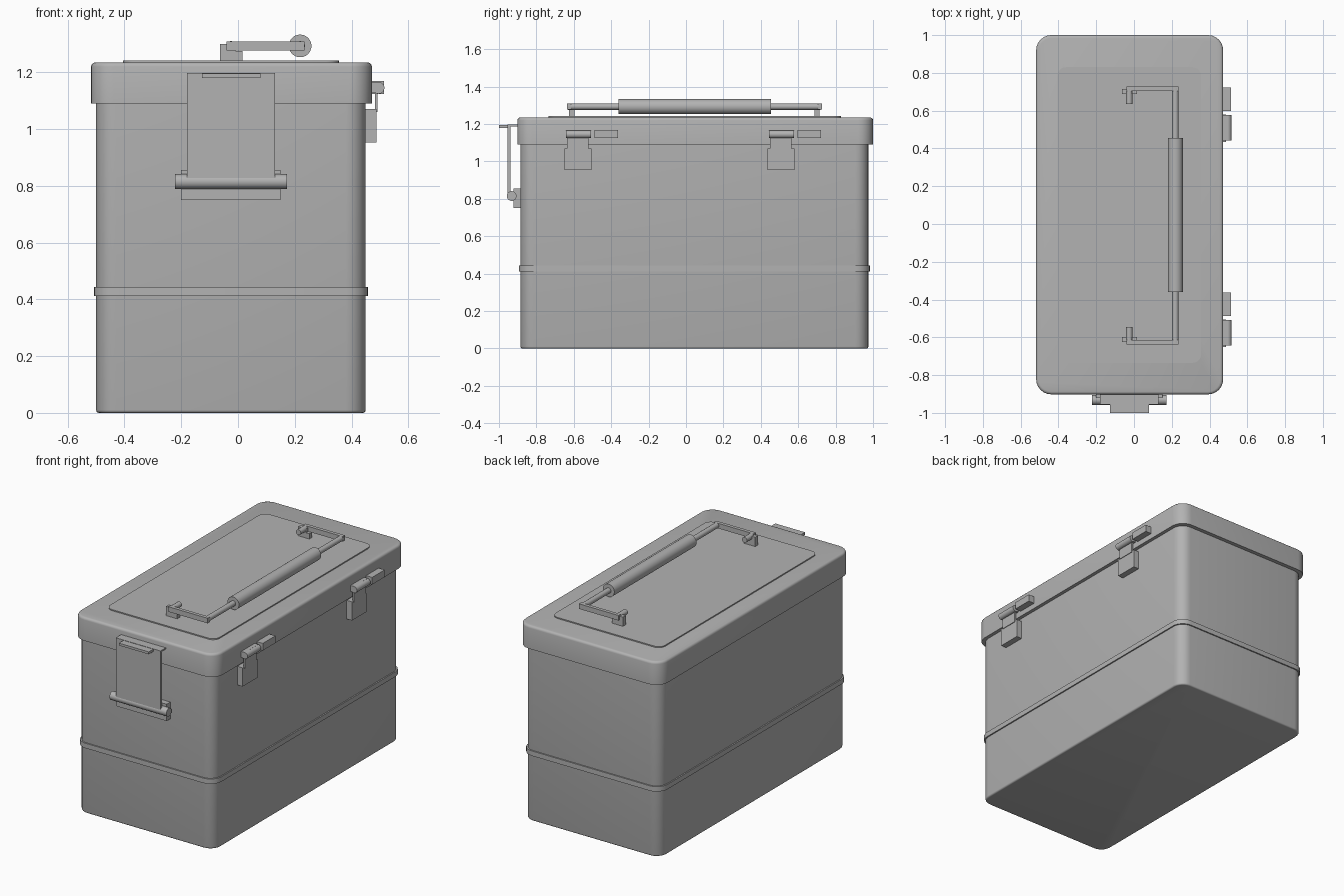
import bpy, bmesh, math
from mathutils import Vector, Matrix

if "Cube" in bpy.data.objects:
    bpy.data.objects.remove(bpy.data.objects["Cube"])

grey = bpy.data.materials.new("grey_metal")
grey.diffuse_color = (0.45, 0.45, 0.45, 1)
grey.use_nodes = True
grey.node_tree.nodes["Principled BSDF"].inputs["Base Color"].default_value = grey.diffuse_color


def finish(name, bm):
    bmesh.ops.recalc_face_normals(bm, faces=bm.faces)
    me = bpy.data.meshes.new(name)
    bm.to_mesh(me)
    bm.free()
    me.materials.append(grey)
    ob = bpy.data.objects.new(name, me)
    bpy.context.collection.objects.link(ob)
    bpy.ops.object.select_all(action='DESELECT')
    ob.select_set(True)
    bpy.context.view_layer.objects.active = ob
    bpy.ops.object.shade_smooth_by_angle(angle=math.radians(35))
    return ob


def box(name, x, y, z, corner=0, rim=None, rim_width=0.01):
    """Box from ranges, with rounded upright corners and a bevelled top/bottom rim."""
    lo, hi = Vector((x[0], y[0], z[0])), Vector((x[1], y[1], z[1]))
    bm = bmesh.new()
    bmesh.ops.create_cube(bm, size=1, matrix=Matrix.Translation((lo + hi) / 2)
                          @ Matrix.Diagonal((*(hi - lo), 1)))
    if corner:
        up = [e for e in bm.edges if abs(e.verts[0].co.z - e.verts[1].co.z) > 1e-5]
        bmesh.ops.bevel(bm, geom=up, offset=corner, segments=6, profile=0.5, affect='EDGES')
    if rim is not None:
        ring = [e for e in bm.edges if all(abs(v.co.z - rim) < 1e-5 for v in e.verts)]
        bmesh.ops.bevel(bm, geom=ring, offset=rim_width, segments=3, profile=0.5, affect='EDGES')
    return finish(name, bm)


def rod(name, axis, span, centre, r, sides=24):
    """Cylinder along x or y; centre gives the other two coordinates in order."""
    mid, length = sum(span) / 2, span[1] - span[0]
    if axis == 'X':
        loc, rot = (mid, *centre), Matrix.Rotation(math.pi / 2, 4, 'Y')
    else:
        loc, rot = (centre[0], mid, centre[1]), Matrix.Rotation(math.pi / 2, 4, 'X')
    bm = bmesh.new()
    bmesh.ops.create_cone(bm, cap_ends=True, segments=sides, radius1=r, radius2=r,
                          depth=length, matrix=Matrix.Translation(loc) @ rot)
    return finish(name, bm)


# Case: body, middle band, lid and raised top panel
box("body", (-.50, .45), (-.885, .975), (0, 1.12), .07, 0, .01)
box("middle_band", (-.508, .458), (-.893, .983), (.412, .443), .075)
box("lid", (-.518, .472), (-.902, 1.0), (1.09, 1.235), .08, 1.235, .015)
box("top_panel", (-.405, .355), (-.735, .83), (1.23, 1.242), .045)

# Carrying handle, its two ends mirrored about the case centre
CY = .045


def ends(name, x, y, z):
    for tag, s in (("back", 1), ("front", -1)):
        ys = sorted((CY + s * y[0], CY + s * y[1]))
        box(name + "_" + tag, x, ys, z)


ends("handle_bracket", (-.063, .015), (.642, .67), (1.24, 1.275))
ends("handle_bracket_post", (-.063, -.008), (.642, .67), (1.27, 1.30))
ends("handle_arm", (-.04, .235), (.66, .682), (1.277, 1.309))
for tag, s in (("back", 1), ("front", -1)):
    ys = sorted((CY + s * .59, CY + s * .67))
    rod("handle_pivot_" + tag, 'Y', ys, (-.025, 1.293), .017, 16)
rod("handle_bar", 'Y', (CY - .675, CY + .675), (.219, 1.293), .017, 16)
rod("handle_grip", 'Y', (-.36, .455), (.219, 1.293), .04)

# Front latch: base plate, pivot rod, flap, top flange and pull lip
box("latch_base", (-.20, .15), (-.922, -.88), (.75, .855))
rod("latch_pivot", 'X', (-.222, .173), (-.932, .815), .026)
box("latch_flap", (-.18, .13), (-.955, -.938), (.82, 1.197))
box("latch_flange", (-.18, .13), (-.955, -.90), (1.188, 1.197))
box("latch_lip", (-.127, .08), (-1.0, -.945), (1.18, 1.195))

# Two side clasps with lower plate, thin link, barrel and keeper block
for i, y in enumerate((-.65, .435)):
    n = "_" + str(i + 1)
    box("clasp_plate" + n, (.445, .488), (y, y + .145), (.953, 1.07))
    box("clasp_link" + n, (.482, .492), (y + .015, y + .13), (1.06, 1.145))
    rod("clasp_barrel" + n, 'Y', (y + .008, y + .143), (.495, 1.145), .021, 20)
    box("clasp_mount" + n, (.465, .497), (y + .008, y + .143), (1.128, 1.166))
    box("clasp_keeper" + n, (.465, .514), (y + .162, y + .287), (1.124, 1.169))
